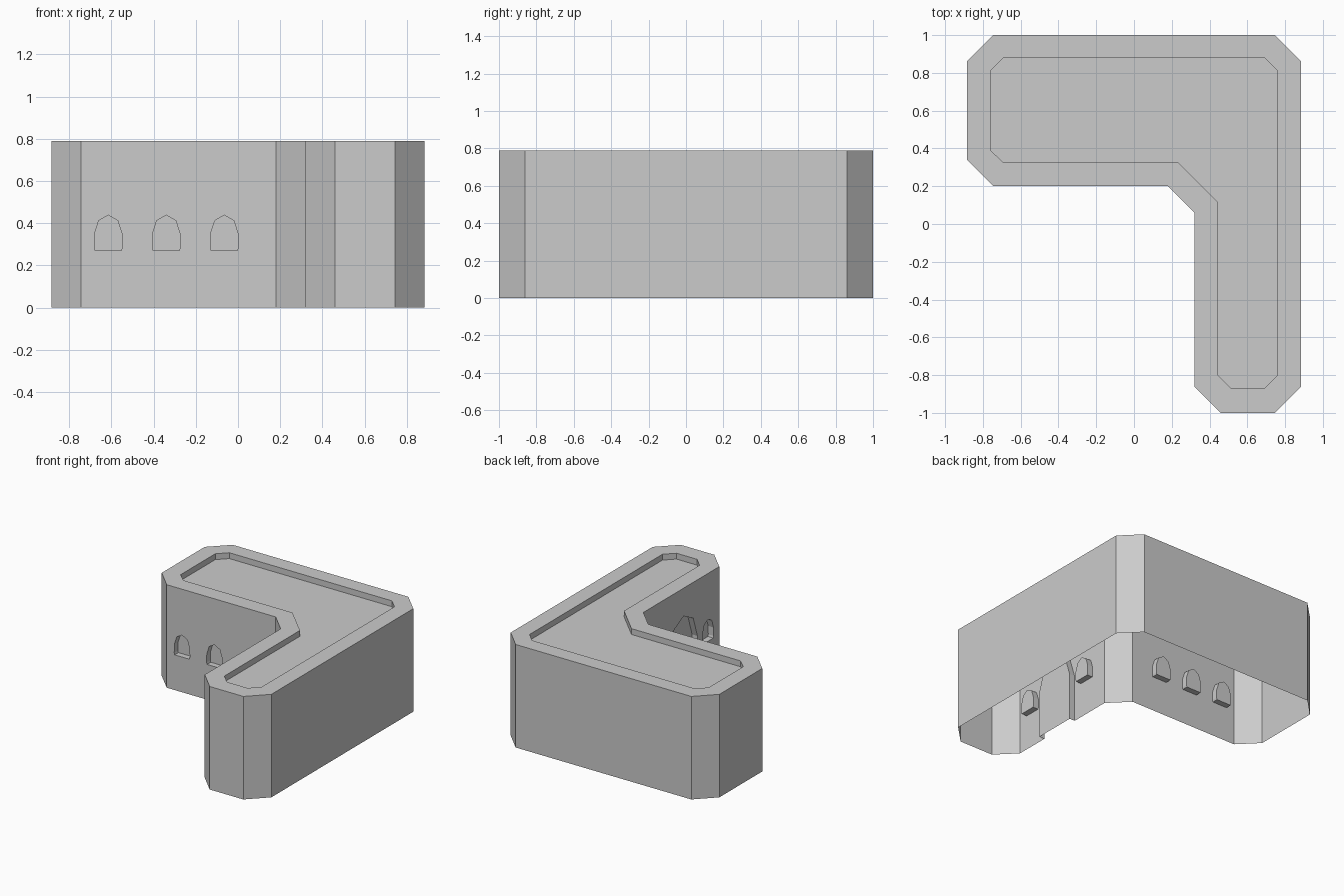
import bpy, bmesh
from mathutils import Vector

if "Cube" in bpy.data.objects:
    bpy.data.objects.remove(bpy.data.objects["Cube"])

H, ROOF_DEPTH, NICHE = 0.79, 0.045, 0.045
OVER = 0.05  # how far cutters stick out of the surface


def prism(bm, pts, sweep):
    """Closed prism: a 3D polygon swept along a vector."""
    sweep = Vector(sweep)
    a = [bm.verts.new(p) for p in pts]
    b = [bm.verts.new(Vector(p) + sweep) for p in pts]
    n = len(pts)
    bm.faces.new(a)
    bm.faces.new(b[::-1])
    for i in range(n):
        bm.faces.new((a[i], b[i], b[(i + 1) % n], a[(i + 1) % n]))


def finish(bm, name):
    bmesh.ops.recalc_face_normals(bm, faces=bm.faces)
    me = bpy.data.meshes.new(name)
    bm.to_mesh(me)
    bm.free()
    ob = bpy.data.objects.new(name, me)
    bpy.context.collection.objects.link(ob)
    return ob


def arch(half):
    """Mirror the right half of an arch, listed bottom to top (peak last)."""
    return half + [(-u, z) for u, z in reversed(half[:-1])]


# L-shaped plan with chamfered corners
outer = [(-.885, .86), (-.745, 1), (.745, 1), (.885, .86), (.885, -.86), (.745, -1),
         (.46, -1), (.32, -.86), (.32, .06), (.18, .2), (-.745, .2), (-.885, .34)]
inner = [(-.76, .81), (-.69, .88), (.69, .88), (.76, .81), (.76, -.80), (.69, -.87),
         (.515, -.87), (.445, -.80), (.445, .115), (.235, .325), (-.69, .325), (-.76, .39)]

bm = bmesh.new()
prism(bm, [(x, y, 0) for x, y in outer], (0, 0, H))
building = finish(bm, "building_shell")

# Cutters: roof recess, windows and door
bm = bmesh.new()
prism(bm, [(x, y, H - ROOF_DEPTH) for x, y in inner], (0, 0, ROOF_DEPTH + OVER))
window = arch([(.062, .27), (.066, .285), (.065, .35), (.045, .412), (0, .438)])
door = arch([(.165, -.1), (.165, .36), (.115, .515), (0, .575)])
for cx in (-.615, -.34, -.065):
    prism(bm, [(cx + u, .2 - OVER, z) for u, z in window], (0, OVER + NICHE, 0))
for cy, shape in ((-.725, window), (-.43, door), (-.135, window)):
    prism(bm, [(.32 - OVER, cy + u, z) for u, z in shape], (OVER + NICHE, 0, 0))
cutter = finish(bm, "opening_cutter")
cutter.hide_render = True

mod = building.modifiers.new("openings", 'BOOLEAN')
mod.operation = 'DIFFERENCE'
mod.solver = 'EXACT'
mod.object = cutter
bpy.context.view_layer.objects.active = building
bpy.ops.object.modifier_apply(modifier=mod.name)
bpy.data.objects.remove(cutter)

# The shell is open underneath
bm = bmesh.new()
bm.from_mesh(building.data)
base = [f for f in bm.faces if all(abs(v.co.z) < 1e-4 for v in f.verts)]
bmesh.ops.delete(bm, geom=base, context='FACES')
bm.to_mesh(building.data)
bm.free()
